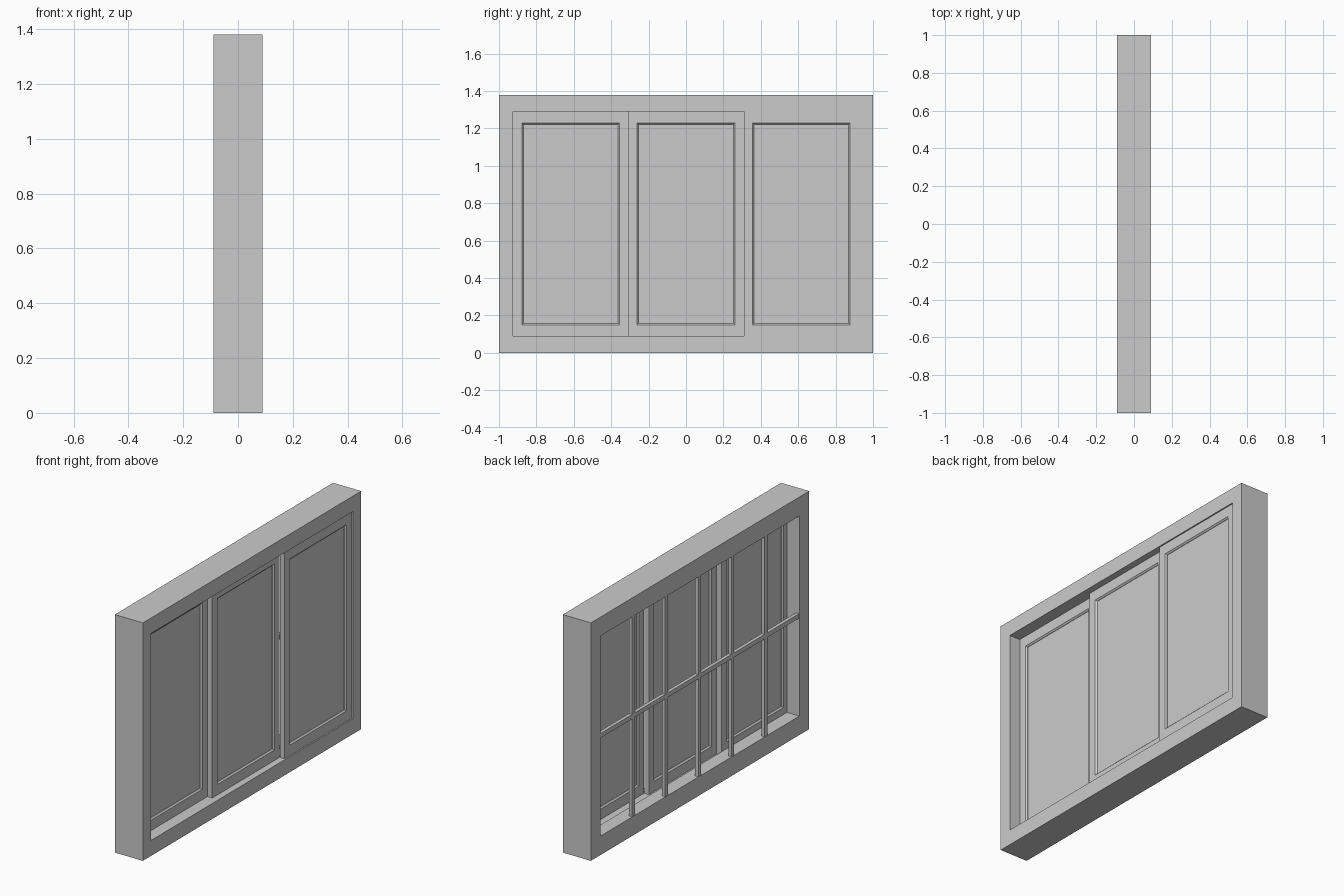
import bpy
import bmesh

cube = bpy.data.objects.get("Cube")
if cube:
    bpy.data.objects.remove(cube, do_unlink=True)

grey = bpy.data.materials.new("plain_grey")
grey.use_nodes = True
grey.diffuse_color = (0.6, 0.6, 0.6, 1)
grey.node_tree.nodes["Principled BSDF"].inputs["Base Color"].default_value = (0.6, 0.6, 0.6, 1)


def finish(name, bm):
    bmesh.ops.recalc_face_normals(bm, faces=bm.faces)
    mesh = bpy.data.meshes.new(name)
    bm.to_mesh(mesh)
    bm.free()
    mesh.materials.append(grey)
    obj = bpy.data.objects.new(name, mesh)
    bpy.context.collection.objects.link(obj)
    return obj


def box(name, x, y, z):
    """Box from three (low, high) ranges."""
    bm = bmesh.new()
    bmesh.ops.create_cube(bm, size=1)
    for v in bm.verts:
        v.co = [sum(r) / 2 + c * (r[1] - r[0]) for c, r in zip(v.co, (x, y, z))]
    return finish(name, bm)


def ring(name, y, z, profile):
    """Rectangular frame swept from a closed (side inset, end inset, x) profile."""
    bm = bmesh.new()
    loops = []
    for iy, iz, x in profile:
        a, b, c, d = y[0] + iy, y[1] - iy, z[0] + iz, z[1] - iz
        loops.append([bm.verts.new((x, *p)) for p in ((a, c), (b, c), (b, d), (a, d))])
    for i, loop in enumerate(loops):
        prev = loops[i - 1]
        for k in range(4):
            bm.faces.new((prev[k - 1], prev[k], loop[k], loop[k - 1]))
    return finish(name, bm)


# Outer casing with a narrower lip on the lattice side
HALF, TOP, DEPTH = 1.0, 1.38, 0.09
LIP_X = -0.01
ring("outer_frame", (-HALF, HALF), (0, TOP), [
    (0, 0, DEPTH), (0.075, 0.09, DEPTH), (0.075, 0.09, LIP_X),
    (0.09, 0.11, LIP_X), (0.09, 0.11, -DEPTH), (0, 0, -DEPTH)])

# Three sliding sashes on stepped tracks, each with a bevelled rim and a pane
THICK, RIM, BEVEL = 0.03, 0.047, 0.008
EDGES = (-0.925, -0.309, 0.309, 0.925)
SASH_Z = (0.09, 1.29)
RIM_Z = 0.06
for i, side in enumerate(("right", "middle", "left")):
    y = (EDGES[i], EDGES[i + 1])
    back = LIP_X + i * (THICK + 0.001)
    front = back + THICK
    ring(side + "_sash", y, SASH_Z, [
        (0, 0, front), (RIM, RIM_Z, front),
        (RIM + BEVEL, RIM_Z + BEVEL, front - BEVEL),
        (RIM + BEVEL, RIM_Z + BEVEL, back + BEVEL),
        (RIM, RIM_Z, back), (0, 0, back)])
    box(side + "_pane", (back + 0.01, front - 0.01),
        (y[0] + RIM, y[1] - RIM), (SASH_Z[0] + RIM_Z, SASH_Z[1] - RIM_Z))

# Lattice of slim bars across the back opening
BAR_X = (-0.088, -0.068)
BAR = 0.013
OPEN = 0.91
for i in range(1, 6):
    y = -OPEN + i * OPEN / 3
    box(f"upright_bar_{i}", BAR_X, (y - BAR, y + BAR), (0.105, 1.275))
box("cross_bar", BAR_X, (-OPEN - 0.005, OPEN + 0.005), (TOP / 2 - BAR, TOP / 2 + BAR))
